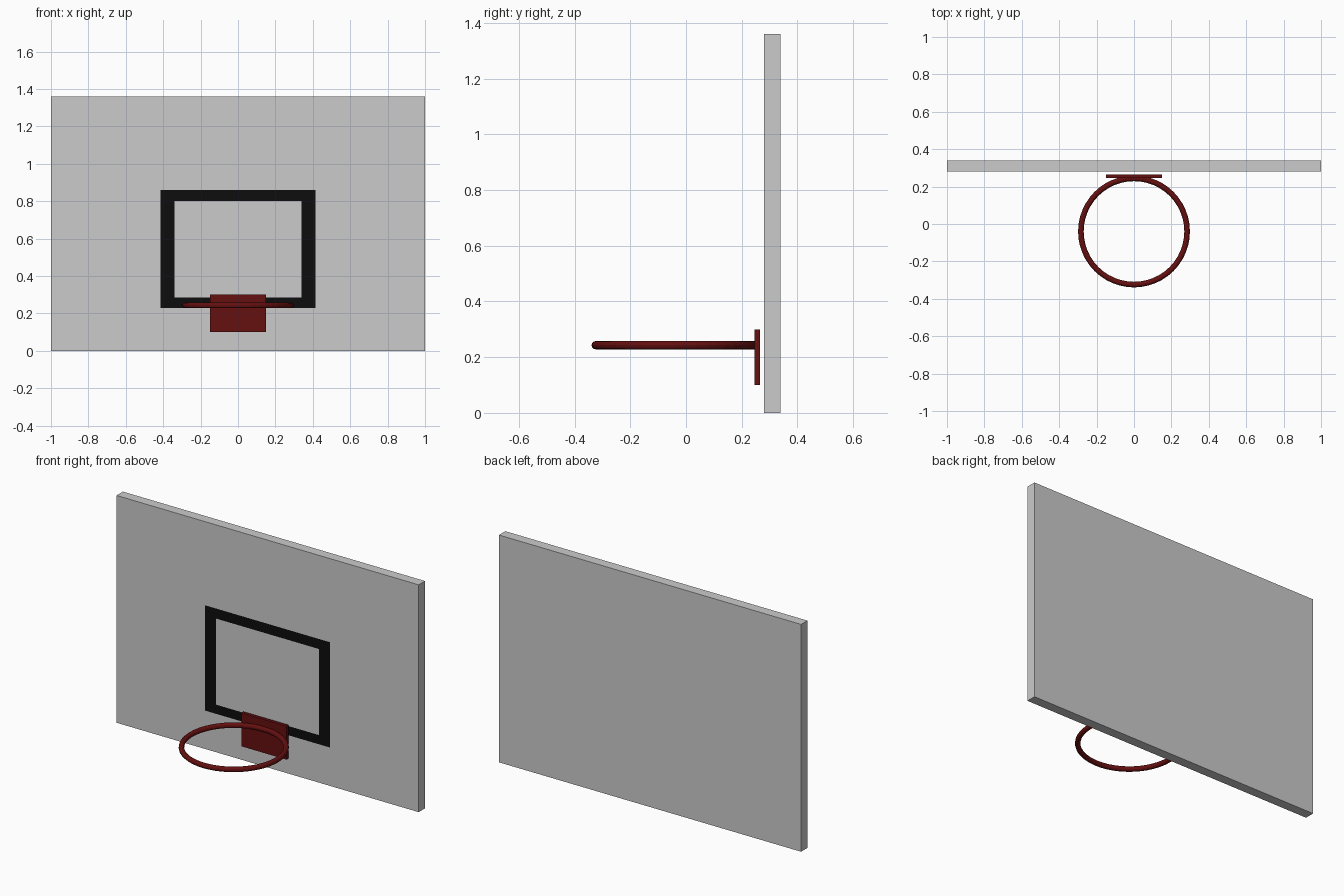
import bpy, math

if "Cube" in bpy.data.objects:
    bpy.data.objects.remove(bpy.data.objects["Cube"])


def material(name, rgb):
    m = bpy.data.materials.new(name)
    m.diffuse_color = (*rgb, 1)
    m.use_nodes = True
    m.node_tree.nodes["Principled BSDF"].inputs["Base Color"].default_value = m.diffuse_color
    return m


def box(name, lo, hi, mat=None):
    bpy.ops.mesh.primitive_cube_add(size=1, location=[(a + b) / 2 for a, b in zip(lo, hi)])
    ob = bpy.context.object
    ob.name = name
    ob.scale = [b - a for a, b in zip(lo, hi)]
    bpy.ops.object.transform_apply(location=False, rotation=False, scale=True)
    if mat:
        ob.data.materials.append(mat)
    return ob


red = material("red_metal", (0.13, 0.005, 0.005))
black = material("black_paint", (0.004, 0.004, 0.004))

# Backboard
box("backboard", (-1, 0.28, 0), (1, 0.34, 1.36))

# Painted target: flat rectangular outline just in front of the board
corners = [(-1, 0), (1, 0), (1, 1), (-1, 1)]
outer = [(0.415 * s, 0.279, 0.86 if t else 0.23) for s, t in corners]
inner = [(0.34 * s, 0.279, 0.80 if t else 0.285) for s, t in corners]
mesh = bpy.data.meshes.new("target_outline")
mesh.from_pydata(outer + inner, [],
                 [(i, (i + 1) % 4, 4 + (i + 1) % 4, 4 + i) for i in range(4)])
mesh.materials.append(black)
bpy.context.collection.objects.link(bpy.data.objects.new("target_outline", mesh))

# Mounting plate
box("mounting_plate", (-0.15, 0.245, 0.10), (0.15, 0.265, 0.30), red)

# Rim
bpy.ops.mesh.primitive_torus_add(location=(0, -0.04, 0.243), major_radius=0.284,
                                 minor_radius=0.015, major_segments=48, minor_segments=12)
rim = bpy.context.object
rim.name = "rim"
rim.data.materials.append(red)
